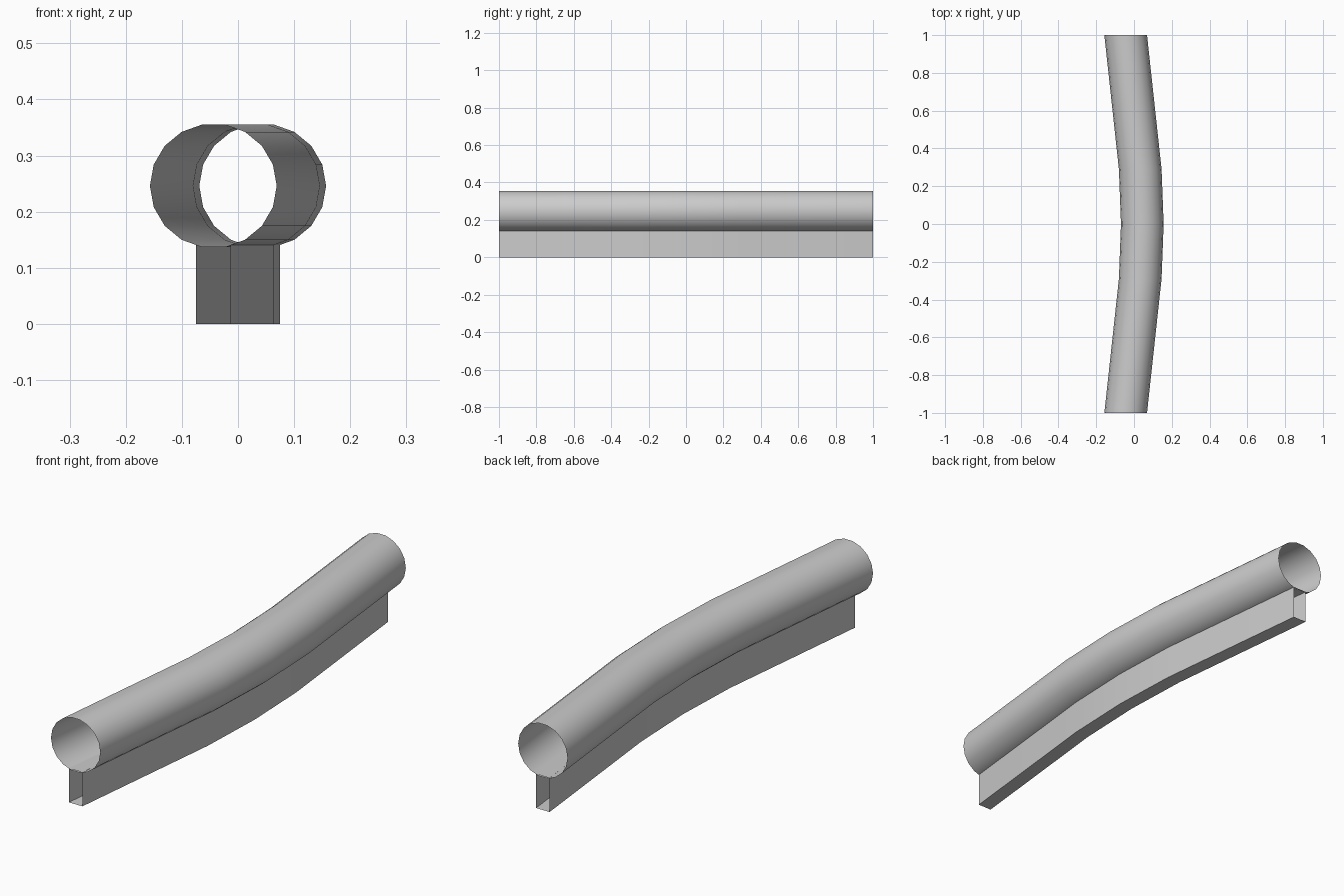
import bpy, bmesh, math

cube = bpy.data.objects.get("Cube")
if cube:
    bpy.data.objects.remove(cube, do_unlink=True)

# One grey for the whole rail
grey = bpy.data.materials.new("grey metal")
grey.use_nodes = True
colour = (0.6, 0.6, 0.6, 1)
grey.diffuse_color = colour
grey.node_tree.nodes["Principled BSDF"].inputs["Base Color"].default_value = colour

# Gently curved centre line: (x, y)
half = [(0.033, 0.29), (-0.044, 1.0)]
path = [(x, -y) for x, y in reversed(half)] + [(0.044, 0)] + half


def sweep(name, profile):
    """Sweep a closed x-z profile along the path, leaving both ends open."""
    bm = bmesh.new()
    rings = [[bm.verts.new((cx + x, cy, z)) for x, z in profile] for cx, cy in path]
    n = len(profile)
    for a, b in zip(rings, rings[1:]):
        for j in range(n):
            k = (j + 1) % n
            bm.faces.new((a[j], b[j], b[k], a[k]))
    mesh = bpy.data.meshes.new(name)
    bm.to_mesh(mesh)
    bm.free()
    mesh.materials.append(grey)
    obj = bpy.data.objects.new(name, mesh)
    bpy.context.collection.objects.link(obj)
    bpy.ops.object.select_all(action='DESELECT')
    obj.select_set(True)
    bpy.context.view_layer.objects.active = obj
    bpy.ops.object.shade_smooth_by_angle(angle=math.radians(30))
    return obj


# Round hollow handrail
SIDES = 18
angles = [math.tau * i / SIDES for i in range(SIDES)]
sweep("round_tube", [(0.113 * math.cos(a), 0.246 + 0.111 * math.sin(a)) for a in angles])

# Hollow box support under the tube
W, H = 0.031, 0.141
sweep("box_support", [(-W, 0), (W, 0), (W, H), (-W, H)])
